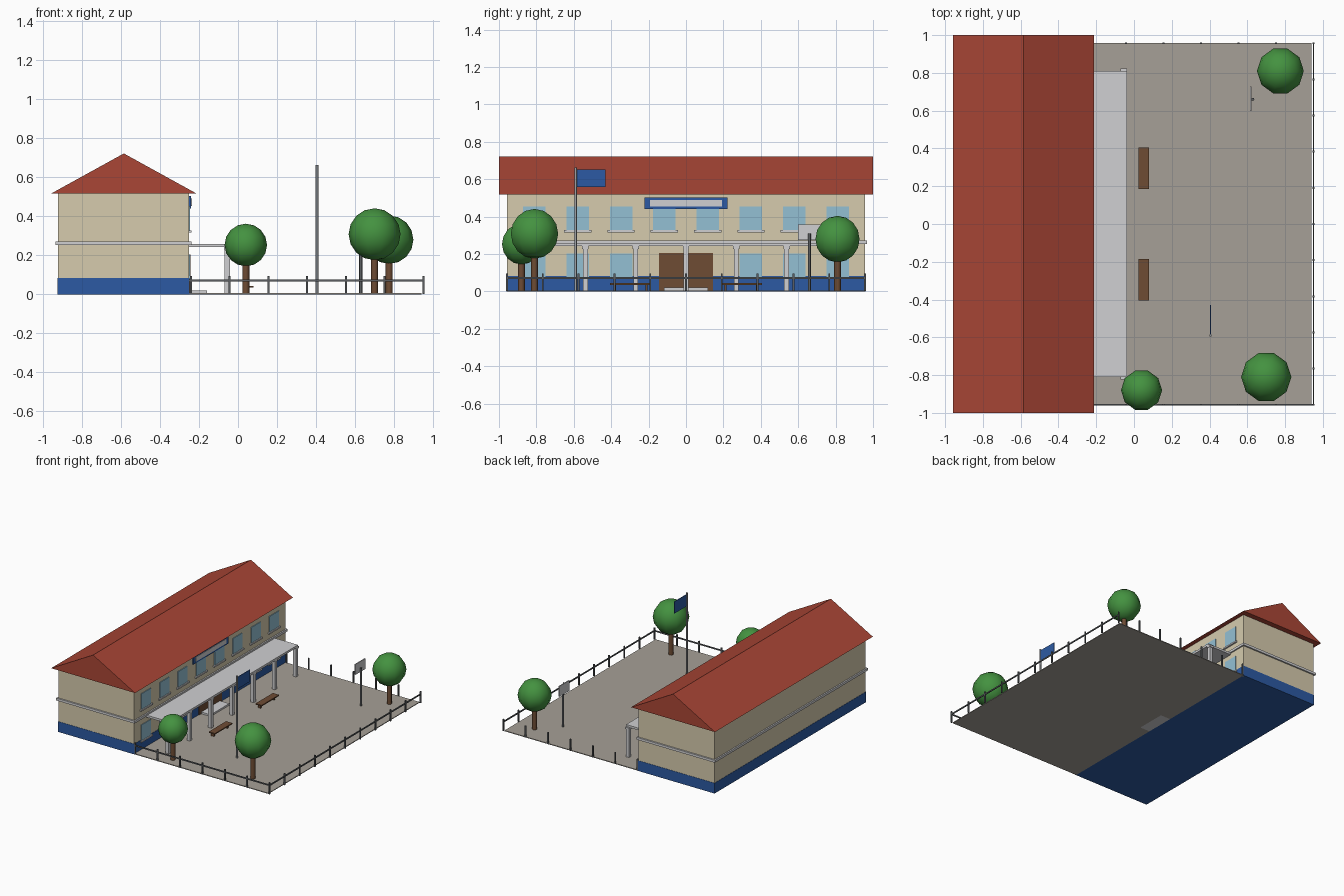
import bpy, bmesh
from mathutils import Matrix

cube = bpy.data.objects.get("Cube")
if cube:
    bpy.data.objects.remove(cube, do_unlink=True)


def material(name, rgb):
    lin = [(c / 255 / 12.92) if c < 11 else ((c / 255 + 0.055) / 1.055) ** 2.4 for c in rgb]
    m = bpy.data.materials.new(name)
    m.use_nodes = True
    m.diffuse_color = (*lin, 1)
    m.node_tree.nodes["Principled BSDF"].inputs["Base Color"].default_value = (*lin, 1)
    return m


roof_red = material("roof red", (170, 70, 54))
cream = material("wall cream", (214, 203, 174))
blue = material("deep blue", (44, 90, 163))
paving = material("paving grey", (166, 160, 151))
pale = material("pale grey", (208, 208, 210))
glass = material("window blue", (148, 192, 212))
brown = material("wood brown", (110, 76, 52))
green = material("leaf green", (68, 146, 64))
dark = material("dark metal", (92, 95, 98))
steel = material("pole grey", (160, 163, 166))


def add(name, bm, mat):
    bmesh.ops.recalc_face_normals(bm, faces=bm.faces)
    mesh = bpy.data.meshes.new(name)
    bm.to_mesh(mesh)
    bm.free()
    mesh.materials.append(mat)
    obj = bpy.data.objects.new(name, mesh)
    bpy.context.collection.objects.link(obj)
    return obj


def box(name, mat, x, y, z):
    """Box from (low, high) ranges on each axis."""
    bm = bmesh.new()
    bmesh.ops.create_cube(bm, size=1)
    for v in bm.verts:
        v.co = [r[0] if c < 0 else r[1] for c, r in zip(v.co, (x, y, z))]
    return add(name, bm, mat)


def around(c, width):
    return (c - width / 2, c + width / 2)


def cylinder(name, mat, x, y, z, radius, sides=8):
    bm = bmesh.new()
    bmesh.ops.create_cone(bm, cap_ends=True, segments=sides, radius1=radius, radius2=radius,
                          depth=z[1] - z[0], matrix=Matrix.Translation((x, y, sum(z) / 2)))
    obj = add(name, bm, mat)
    for p in obj.data.polygons:
        p.use_smooth = abs(p.normal.z) < 0.5
    return obj


# Ground and main building
BACK, FACE, END = -0.923, -0.25, 0.957
box("courtyard", paving, (FACE - 0.01, 0.94), (-END, END), (0, 0.006))
box("plinth", blue, (BACK - 0.002, FACE + 0.002), (-END - 0.002, END + 0.002), (0, 0.083))
box("walls", cream, (BACK, FACE), (-END, END), (0.083, 0.52))
box("floor_band", pale, (BACK - 0.011, FACE + 0.011), (-0.969, 0.969), (0.253, 0.272))

# Gable roof as an extruded triangle
bm = bmesh.new()
tri = bm.faces.new([bm.verts.new((x, -1, z)) for x, z in ((-0.957, 0.517), (-0.213, 0.517), (-0.585, 0.722))])
ext = bmesh.ops.extrude_face_region(bm, geom=[tri])
bmesh.ops.translate(bm, vec=(0, 2, 0), verts=[v for v in ext["geom"] if isinstance(v, bmesh.types.BMVert)])
add("roof", bm, roof_red)

# Windows with sills, doors between the lower ones
for floor, z in (("lower", 0.078), ("upper", 0.328)):
    for i in range(8):
        if floor == "lower" and i in (3, 4):
            continue
        y = (i - 3.5) * 0.2315
        box(f"{floor}_window", glass, (FACE - 0.01, FACE + 0.005), around(y, 0.12), (z, z + 0.125))
        box(f"{floor}_sill", pale, (FACE - 0.01, FACE + 0.012), around(y, 0.146), (z - 0.012, z))
for side in (-1, 1):
    box("door", brown, (FACE - 0.01, FACE + 0.007), around(side * 0.079, 0.13), (0.006, 0.205))
box("door_step", pale, (FACE, -0.16), (-0.118, 0.118), (0, 0.02))

# Sign board
box("sign_board", blue, (FACE, FACE + 0.01), (-0.222, 0.222), (0.44, 0.503))
box("sign_panel", pale, (FACE + 0.008, FACE + 0.013), (-0.193, 0.193), (0.453, 0.49))

# Canopy on columns
box("canopy", pale, (FACE, -0.036), (-0.81, 0.81), (0.242, 0.259))
for i in range(-3, 4):
    box("column", pale, (-0.068, -0.04), around(i * 0.269, 0.026), (0.003, 0.242))
    box("column_capital", pale, (-0.071, -0.037), around(i * 0.269, 0.034), (0.228, 0.244))

# Benches
for side in (-1, 1):
    y = side * 0.296
    box("bench_seat", brown, (0.025, 0.08), around(y, 0.22), (0.035, 0.044))
    for end in (-1, 1):
        box("bench_leg", brown, (0.033, 0.058), around(y + end * 0.085, 0.012), (0.003, 0.035))

# Trees: x, y, crown height, crown radius
for x, y, z, r in ((0.04, -0.88, 0.253, 0.109), (0.70, -0.81, 0.308, 0.133), (0.775, 0.81, 0.28, 0.124)):
    cylinder("tree_trunk", brown, x, y, (0.003, z - r * 0.6), 0.018)
    bm = bmesh.new()
    bmesh.ops.create_uvsphere(bm, u_segments=10, v_segments=8, radius=r,
                              matrix=Matrix.Translation((x, y, z)) @ Matrix.Rotation(0.314, 4, "Z"))
    crown = add("tree_crown", bm, green)
    for p in crown.data.polygons:
        p.use_smooth = True

# Flag
cylinder("flag_pole", steel, 0.405, -0.59, (0.003, 0.663), 0.007)
box("flag", blue, around(0.405, 0.005), (-0.584, -0.43), (0.557, 0.652))

# Basketball stand
cylinder("hoop_post", dark, 0.629, 0.66, (0.003, 0.31), 0.008)
box("hoop_board", pale, (0.614, 0.622), around(0.663, 0.13), (0.275, 0.358))

# Fence: posts on three sides, rails on the front and the left
EAST = 0.95
for i in range(7):
    for y in (-END, END):
        box("fence_post", dark, around(EAST - i * 0.1985, 0.01), around(y, 0.01), (0.002, 0.095))
for i in range(1, 10):
    box("fence_post", dark, around(EAST, 0.01), around(-END + i * END / 5, 0.01), (0.002, 0.095))
box("front_rail", dark, (FACE, EAST), around(-END, 0.007), (0.067, 0.077))
box("left_rail", dark, around(EAST, 0.007), (-END, END), (0.067, 0.077))
